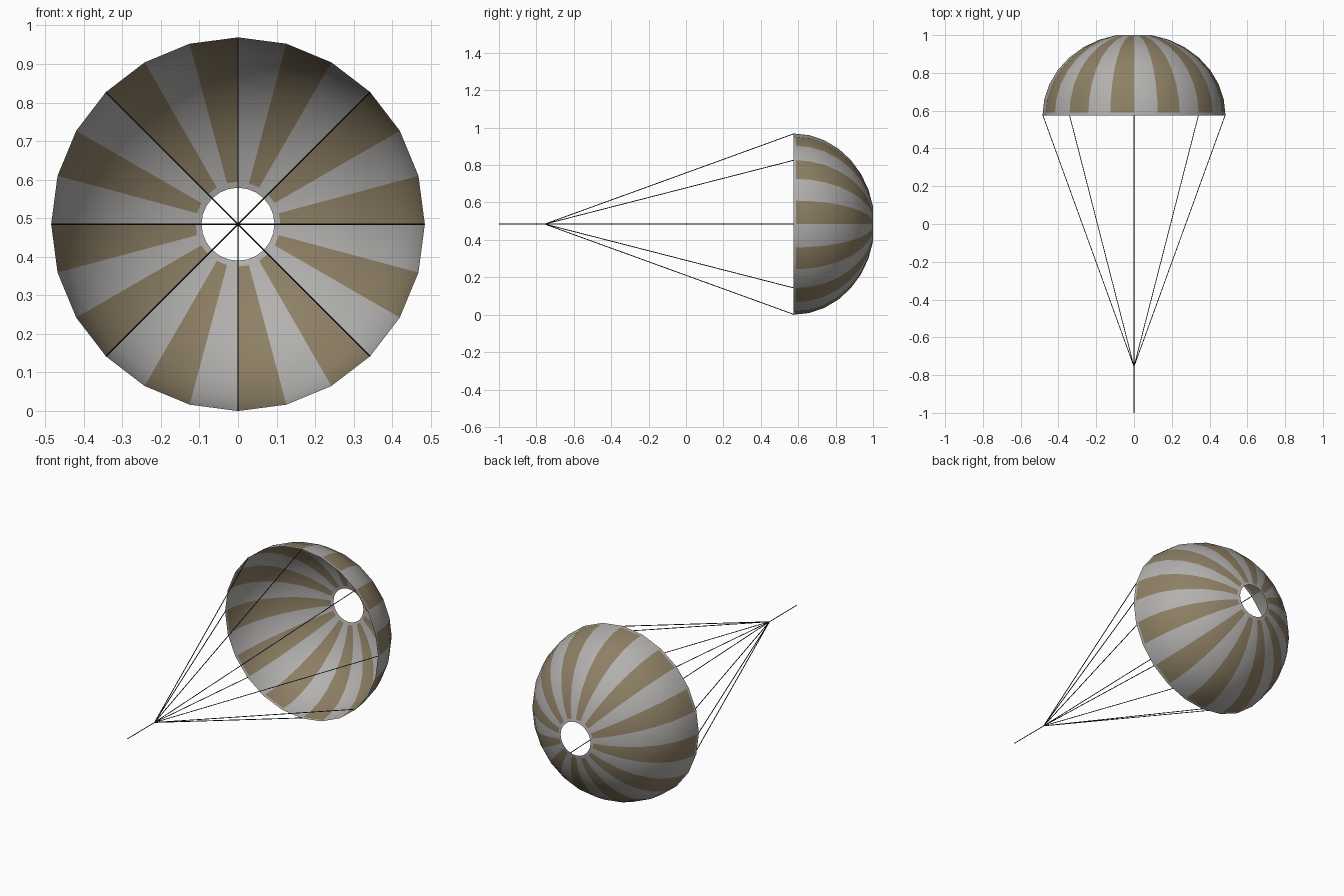
import bpy, bmesh, math
from mathutils import Vector

if "Cube" in bpy.data.objects:
    bpy.data.objects.remove(bpy.data.objects["Cube"])

R = 0.4845         # canopy radius
ZC = 0.4845        # height of the canopy axis
RIM_Y = 0.575
DEPTH = 0.433      # full dome depth before the vent is cut
SIDES = 24


def material(name, rgb):
    m = bpy.data.materials.new(name)
    m.diffuse_color = (*rgb, 1)
    m.use_nodes = True
    m.node_tree.nodes["Principled BSDF"].inputs["Base Color"].default_value = m.diffuse_color
    return m


grey = material("canopy grey", (0.45, 0.44, 0.425))
tan = material("stripe tan", (0.27, 0.215, 0.13))
black = material("cord black", (0.03, 0.03, 0.03))


def new_object(name, bm, mats):
    mesh = bpy.data.meshes.new(name)
    bm.to_mesh(mesh)
    bm.free()
    for m in mats:
        mesh.materials.append(m)
    ob = bpy.data.objects.new(name, mesh)
    bpy.context.collection.objects.link(ob)
    return ob


def between(a, b, t):
    return tuple(p + (q - p) * t for p, q in zip(a, b))


# Dome profile (radius, y): rings every 11.25 degrees, open vent at the top;
# extra rings bound the plain hem and the plain vent edge
dome = [(R * math.cos(math.radians(11.25 * i)),
         RIM_Y + DEPTH * math.sin(math.radians(11.25 * i))) for i in range(8)]
dome = ([dome[0], between(dome[0], dome[1], 0.17)] + dome[1:7]
        + [between(dome[6], dome[7], 0.83), dome[7]])

# Canopy with alternating tan gores
bm = bmesh.new()
rings = []
for r, y in dome:
    rings.append([bm.verts.new((r * math.sin(2 * math.pi * k / SIDES), y,
                                ZC + r * math.cos(2 * math.pi * k / SIDES)))
                  for k in range(SIDES)])
last = len(rings) - 2
for i, (lo, hi) in enumerate(zip(rings, rings[1:])):
    for k in range(SIDES):
        n = (k + 1) % SIDES
        f = bm.faces.new((lo[n], lo[k], hi[k], hi[n]))
        f.smooth = True
        f.material_index = 1 if k % 2 and 0 < i < last else 0
bm.normal_update()
f = bm.faces[:][0]
if f.normal.dot(f.calc_center_median() - Vector((0, RIM_Y, ZC))) < 0:
    bmesh.ops.reverse_faces(bm, faces=bm.faces[:])
new_object("canopy", bm, [grey, tan])


# Thin cords
def cord(name, a, b, radius=0.0022):
    a, b = Vector(a), Vector(b)
    bm = bmesh.new()
    bmesh.ops.create_cone(bm, cap_ends=True, segments=6, radius1=radius,
                          radius2=radius, depth=(b - a).length)
    ob = new_object(name, bm, [black])
    ob.location = (a + b) / 2
    ob.rotation_mode = 'QUATERNION'
    ob.rotation_quaternion = (b - a).to_track_quat('Z', 'Y')


knot = (0, -0.755, ZC)
for i in range(8):
    a = math.pi / 4 * i
    r = R - 0.0015
    cord(f"suspension_cord_{i + 1}", knot,
         (r * math.sin(a), RIM_Y + 0.002, ZC + r * math.cos(a)))
cord("tow_cord", (0, -1, ZC), knot)
